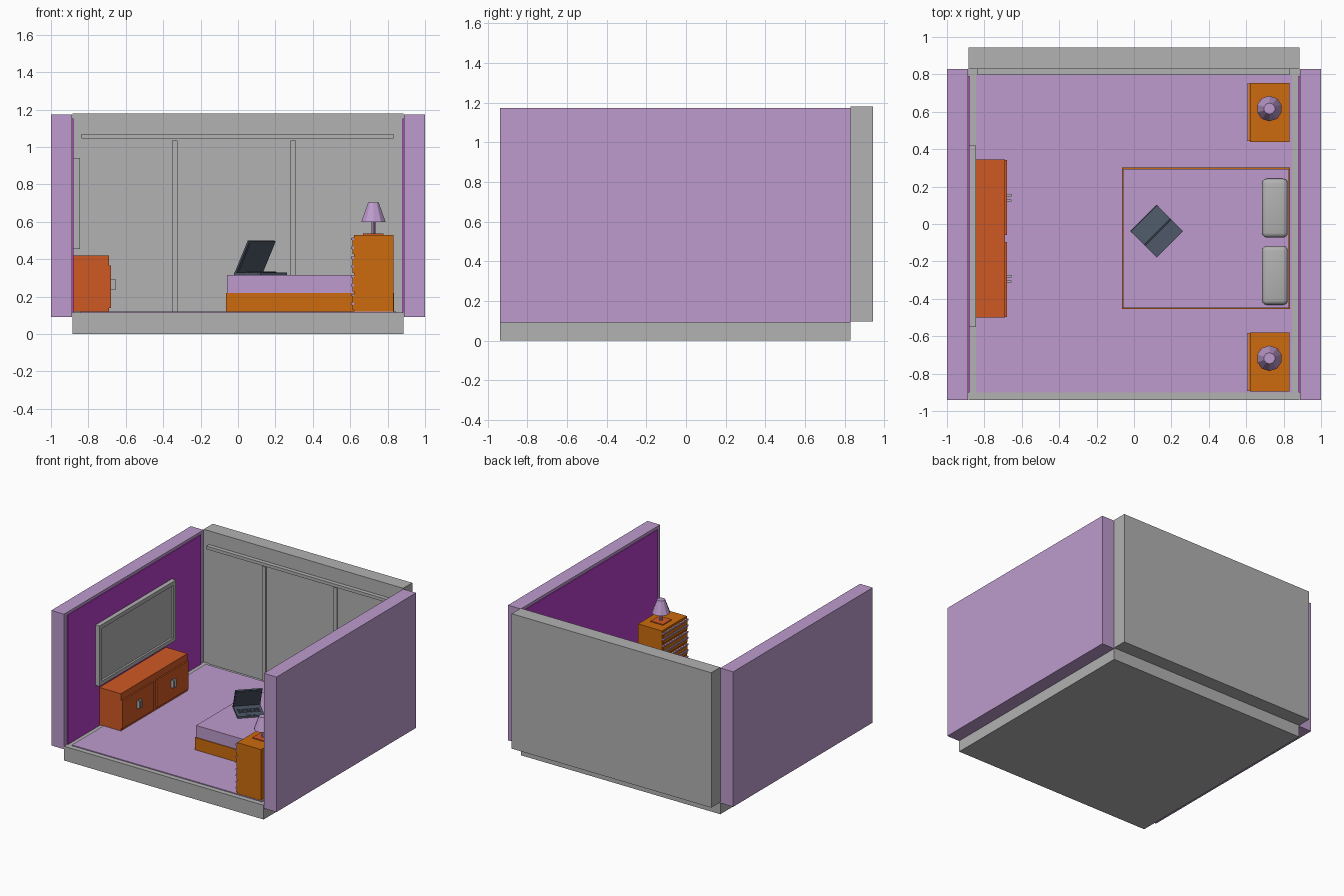
import bpy, bmesh, math
from mathutils import Matrix, Vector

if "Cube" in bpy.data.objects:
    bpy.data.objects.remove(bpy.data.objects["Cube"])


def mat(name, r, g, b):
    m = bpy.data.materials.new(name)
    lin = [((c / 255 + 0.055) / 1.055) ** 2.4 for c in (r, g, b)]
    m.diffuse_color = (*lin, 1)
    m.use_nodes = True
    m.node_tree.nodes["Principled BSDF"].inputs["Base Color"].default_value = m.diffuse_color
    return m


LILAC = mat("lilac", 189, 155, 205)
GREY = mat("grey", 178, 178, 178)
PURPLE = mat("deep purple", 182, 62, 199)
ORANGE = mat("orange wood", 204, 107, 14)
RED = mat("red wood", 206, 88, 36)
SLATE = mat("slate", 78, 88, 104)


def finish(name, bm, m):
    me = bpy.data.meshes.new(name)
    bmesh.ops.recalc_face_normals(bm, faces=bm.faces)
    bm.to_mesh(me)
    bm.free()
    me.materials.append(m)
    ob = bpy.data.objects.new(name, me)
    bpy.context.collection.objects.link(ob)
    return ob


def box(name, x, y, z, m, bevel=0, seg=1):
    """Box given by its (min, max) ranges."""
    bm = bmesh.new()
    bmesh.ops.create_cube(bm, size=1)
    for v in bm.verts:
        v.co = [r[0] + (c + 0.5) * (r[1] - r[0]) for c, r in zip(v.co, (x, y, z))]
    if bevel:
        bmesh.ops.bevel(bm, geom=bm.edges[:], offset=bevel, segments=seg,
                        profile=0.5, affect='EDGES')
    return finish(name, bm, m)


def cone(name, loc, r1, r2, z0, z1, m, n=10):
    bm = bmesh.new()
    bmesh.ops.create_cone(bm, cap_ends=True, segments=n, radius1=r1, radius2=r2,
                          depth=z1 - z0,
                          matrix=Matrix.Translation((loc[0], loc[1], (z0 + z1) / 2)))
    return finish(name, bm, m)


# room shell
box("floor_slab", (-.886, .886), (-.94, .83), (0, .114), GREY)
box("carpet", (-.845, .845), (-.9, .797), (.112, .121), LILAC)
for s, side in ((-1, "left"), (1, "right")):
    box(side + "_wall", sorted((s, s * .887)), (-.94, .83), (.09, 1.174), LILAC)
    box(side + "_wall_panel", sorted((s * .89, s * .88)), (-.9, .79), (.114, 1.152), PURPLE)
box("back_wall", (-.886, .886), (.83, .945), (.097, 1.18), GREY)

# sliding doors on the back wall
box("closet_doors", (-.838, .8), (.822, .832), (.115, 1.045), GREY)
box("closet_rail", (-.838, .832), (.797, .832), (1.045, 1.07), GREY)
for i, x in enumerate((-.338, .295)):
    box(f"closet_post_{i}", (x - .015, x + .015), (.81, .825), (.115, 1.035), GREY)

# bed
box("bed_frame", (-.065, .835), (-.455, .302), (.119, .22), ORANGE)
box("mattress", (-.058, .828), (-.448, .295), (.21, .315), LILAC)
for i, y in enumerate((.085, -.275)):
    p = box(f"pillow_{i}", (.685, .822), (y - .157, y + .157), (.31, .37), GREY, .025, 3)
    for poly in p.data.polygons:
        poly.use_smooth = True

# nightstands with drawers and lamps
for name, yc in (("back", .597), ("front", -.738)):
    y0, y1 = yc - .158, yc + .158
    box(name + "_nightstand", (.62, .832), (y0, y1), (.119, .53), ORANGE)
    for k in range(4):
        z = .127 + k * .1
        box(f"{name}_drawer_{k}", (.612, .622), (y0 + .006, y1 - .006), (z, z + .088), ORANGE)
        box(f"{name}_drawer_rail_{k}", (.603, .622), (y0 + .004, y1 - .004),
            (z + .075, z + .087), LILAC)
        box(f"{name}_drawer_lip_{k}", (.603, .622), (y0 + .004, y1 - .004),
            (z + .028, z + .04), LILAC)
    c = (.724, yc + .02)
    box(name + "_lamp_base", (c[0] - .055, c[0] + .055), (c[1] - .055, c[1] + .055),
        (.528, .537), RED)
    cone(name + "_lamp_stem", c, .012, .012, .535, .61, LILAC)
    cone(name + "_lamp_shade", c, .068, .03, .6, .703, LILAC)

# media cabinet with two doors and paired handles
box("cabinet", (-.882, -.69), (-.5, .345), (.119, .42), RED)
for i, (y0, y1, h) in enumerate(((-.497, -.095, -.293), (-.06, .342, .14))):
    box(f"cabinet_door_{i}", (-.692, -.679), (y0, y1), (.14, .365), RED)
    for j in (-1, 1):
        y = h + j * .014
        box(f"cabinet_handle_{i}_{j}", (-.682, -.656), (y - .006, y + .006), (.235, .295), GREY)

# television: raised rim around a recessed screen
bm = bmesh.new()
bmesh.ops.create_cube(bm, size=1)
for v in bm.verts:
    v.co = (-.865 + v.co.x * .04, -.065 + v.co.y * .97, .698 + v.co.z * .485)
bm.normal_update()
front = [f for f in bm.faces if f.normal.x > .9]
bmesh.ops.inset_region(bm, faces=front, thickness=.045)
bmesh.ops.inset_region(bm, faces=front, thickness=.004, depth=-.012)
finish("television", bm, GREY)

# laptop: built square-on, lid leaning over the base, then turned on the bed
turn = Matrix.Translation((.121, -.038, .315)) @ Matrix.Rotation(math.radians(45), 4, 'Z')
lean = turn @ Matrix.Translation((0, .097, .012)) @ Matrix.Rotation(math.radians(30), 4, 'X')
base = box("laptop_base", (-.1, .1), (-.1, .1), (0, .014), SLATE)
base.data.transform(turn)
lid = box("laptop_lid", (-.1, .1), (-.012, 0), (0, .2), SLATE)
lid.data.transform(lean)
screen = box("laptop_screen", (-.088, .088), (-.014, -.01), (.015, .188), SLATE)
screen.data.transform(lean)
for r in range(3):
    for k in range(6):
        x, y = -.08 + k * .028, -.035 + r * .024
        key = box(f"laptop_key_{r}_{k}", (x, x + .02), (y, y + .016), (.012, .018), SLATE)
        key.data.transform(turn)
pad = box("laptop_touchpad", (-.03, .03), (-.09, -.05), (.012, .016), SLATE)
pad.data.transform(turn)
